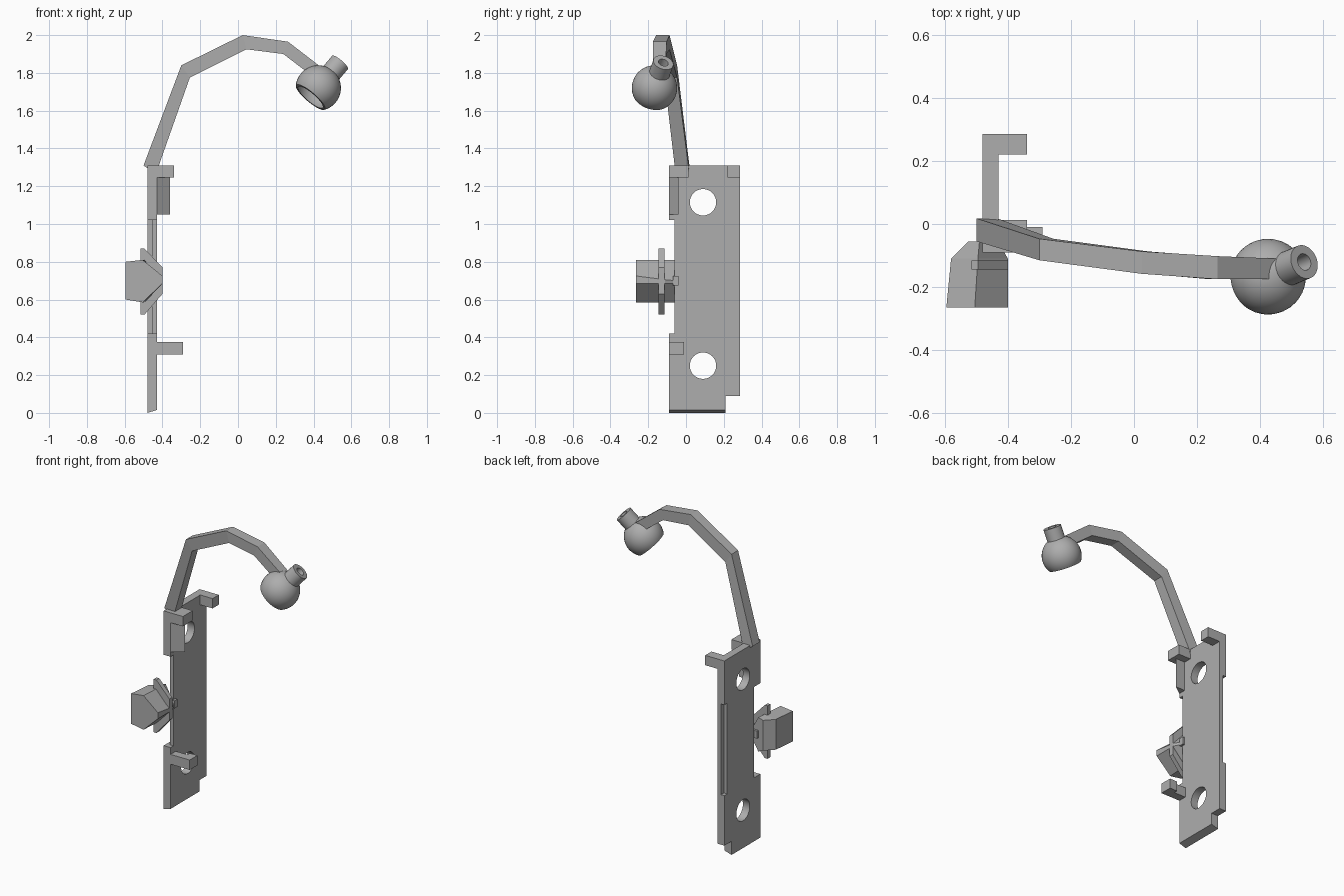
import bpy, bmesh, math
from mathutils import Vector

cube = bpy.data.objects.get("Cube")
if cube:
    bpy.data.objects.remove(cube, do_unlink=True)

grey = bpy.data.materials.new("plain grey")
grey.use_nodes = True
GREY = (0.42, 0.42, 0.42, 1)
grey.diffuse_color = GREY
grey.node_tree.nodes["Principled BSDF"].inputs["Base Color"].default_value = GREY


def finish(name, bm):
    bmesh.ops.recalc_face_normals(bm, faces=bm.faces)
    mesh = bpy.data.meshes.new(name)
    bm.to_mesh(mesh)
    bm.free()
    mesh.materials.append(grey)
    obj = bpy.data.objects.new(name, mesh)
    bpy.context.collection.objects.link(obj)
    return obj


def loft(name, rings):
    """Skin matching closed rings and cap both ends."""
    bm = bmesh.new()
    rows = [[bm.verts.new(p) for p in ring] for ring in rings]
    n = len(rows[0])
    for a, b in zip(rows, rows[1:]):
        for i in range(n):
            j = (i + 1) % n
            bm.faces.new((a[i], a[j], b[j], b[i]))
    bm.faces.new(rows[0])
    bm.faces.new(rows[-1])
    return finish(name, bm)


def prism_z(name, outline, z0, z1):
    return loft(name, [[(x, y, z) for x, y in outline] for z in (z0, z1)])


def box(name, x0, x1, y0, y1, z0, z1):
    return prism_z(name, [(x0, y0), (x1, y0), (x1, y1), (x0, y1)], z0, z1)


def cut(obj, cutter):
    cutter.hide_render = True
    mod = obj.modifiers.new("cut", 'BOOLEAN')
    mod.operation = 'DIFFERENCE'
    mod.solver = 'EXACT'
    mod.object = cutter
    bpy.context.view_layer.objects.active = obj
    bpy.ops.object.modifier_apply(modifier=mod.name)
    bpy.data.objects.remove(cutter, do_unlink=True)


def smooth(obj, angle):
    bpy.ops.object.select_all(action='DESELECT')
    obj.select_set(True)
    bpy.context.view_layer.objects.active = obj
    bpy.ops.object.shade_smooth_by_angle(angle=math.radians(angle))


# Back plate: side outline, with a slightly sloped bottom edge
LEFT, RIGHT, FRONT, BACK, TOP = -0.48, -0.43, -0.09, 0.285, 1.31
LOW, HIGH = 0.42, 1.02
side = [(FRONT, 0), (0.21, 0), (0.21, 0.09), (BACK, 0.09), (BACK, TOP), (FRONT, TOP),
        (FRONT, HIGH), (-0.06, HIGH), (-0.06, LOW), (FRONT, LOW)]
plate = loft("back_plate", [
    [(LEFT, y, z) for y, z in side],
    [(RIGHT, y, z if z else 0.015) for y, z in side]])

# Shallow rebates along both long edges
for y0, y1 in ((-0.1, -0.025), (0.255, 0.3)):
    cut(plate, box("rebate_cutter", LEFT - 0.05, -0.455, y0, y1, LOW, HIGH))

# Round screw holes
for z in (0.25, 1.115):
    circle = [(0.09 + 0.07 * math.cos(a), z + 0.07 * math.sin(a))
              for a in (math.tau * i / 32 for i in range(32))]
    cut(plate, loft("hole_cutter", [[(x, y, h) for y, h in circle] for x in (-0.6, -0.3)]))
smooth(plate, 30)

# Brackets and tabs on the plate
box("top_front_bracket", RIGHT, -0.34, FRONT, 0.012, 1.245, TOP)
box("top_back_bracket", RIGHT, -0.34, 0.22, BACK, 1.245, TOP)
prism_z("angled_tab", [(RIGHT, FRONT), (-0.36, -0.04), (RIGHT, -0.04)], 1.05, 1.245)
prism_z("lower_hook", [(RIGHT, FRONT), (-0.29, FRONT), (-0.29, -0.01),
                       (-0.345, -0.01), (-0.345, -0.035), (RIGHT, -0.035)], 0.31, 0.375)

# Faceted knob, narrowing towards the plate
def knob_ring(y, left, mid, right, ridge):
    return [(left, y, 0.8), (mid, y, 0.81), (right, y, ridge),
            (right, y, 0.685), (mid, y, 0.585), (left, y, 0.6)]

loft("knob", [knob_ring(-0.265, -0.595, -0.505, -0.4, 0.725),
              knob_ring(-0.11, -0.58, -0.495, -0.4, 0.705),
              knob_ring(-0.055, -0.525, -0.49, -0.43, 0.7)])

# Thin flange behind the knob
flange = [(-0.515, 0.87), (-0.495, 0.87), (-0.4, 0.77),
          (-0.4, 0.63), (-0.495, 0.52), (-0.515, 0.52)]
loft("knob_flange", [[(x, y, z) for x, z in flange] for y in (-0.145, -0.115)])

# Small pin joining knob and plate
box("knob_pin", -0.49, -0.415, -0.07, -0.04, 0.675, 0.725)

# Bent arm: outer x, outer z, inner x, inner z, front y, back y
stations = [(-0.5, 1.31, -0.435, 1.265, -0.055, 0.018),
            (-0.3, 1.84, -0.255, 1.775, -0.115, -0.047),
            (0.025, 2.0, 0.045, 1.925, -0.158, -0.087),
            (0.265, 1.965, 0.24, 1.9, -0.175, -0.102),
            (0.46, 1.815, 0.41, 1.77, -0.175, -0.11)]
loft("arm", [[(xo, yf, zo), (xo, yb, zo), (xi, yb, zi), (xi, yf, zi)]
             for xo, zo, xi, zi, yf, yb in stations])

# Lamp head: one turned profile with neck socket, ball and hollow mouth
def arc(radius, start, end, steps):
    for i in range(steps + 1):
        a = math.radians(start + (end - start) * i / steps)
        yield radius * math.sin(a), radius * math.cos(a)

profile = [(0, 0.1), (0.027, 0.1), (0.027, 0.183), (0.055, 0.183)]
profile += list(arc(0.12, 27.3, 123.4, 14))
profile += list(arc(0.108, 128, 0, 12))[:-1] + [(0, 0.09)]
bm = bmesh.new()
verts = [bm.verts.new((r, 0, h)) for r, h in profile]
edges = [bm.edges.new(pair) for pair in zip(verts, verts[1:])]
bmesh.ops.spin(bm, geom=verts + edges, axis=(0, 0, 1), cent=(0, 0, 0),
               angle=math.tau, steps=32)
bmesh.ops.remove_doubles(bm, verts=bm.verts, dist=0.0005)
lamp = finish("lamp_head", bm)
lamp.location = (0.425, -0.167, 1.72)
lamp.rotation_euler = Vector((0.115, 0.047, 0.135)).to_track_quat('Z', 'Y').to_euler()
smooth(lamp, 35)
